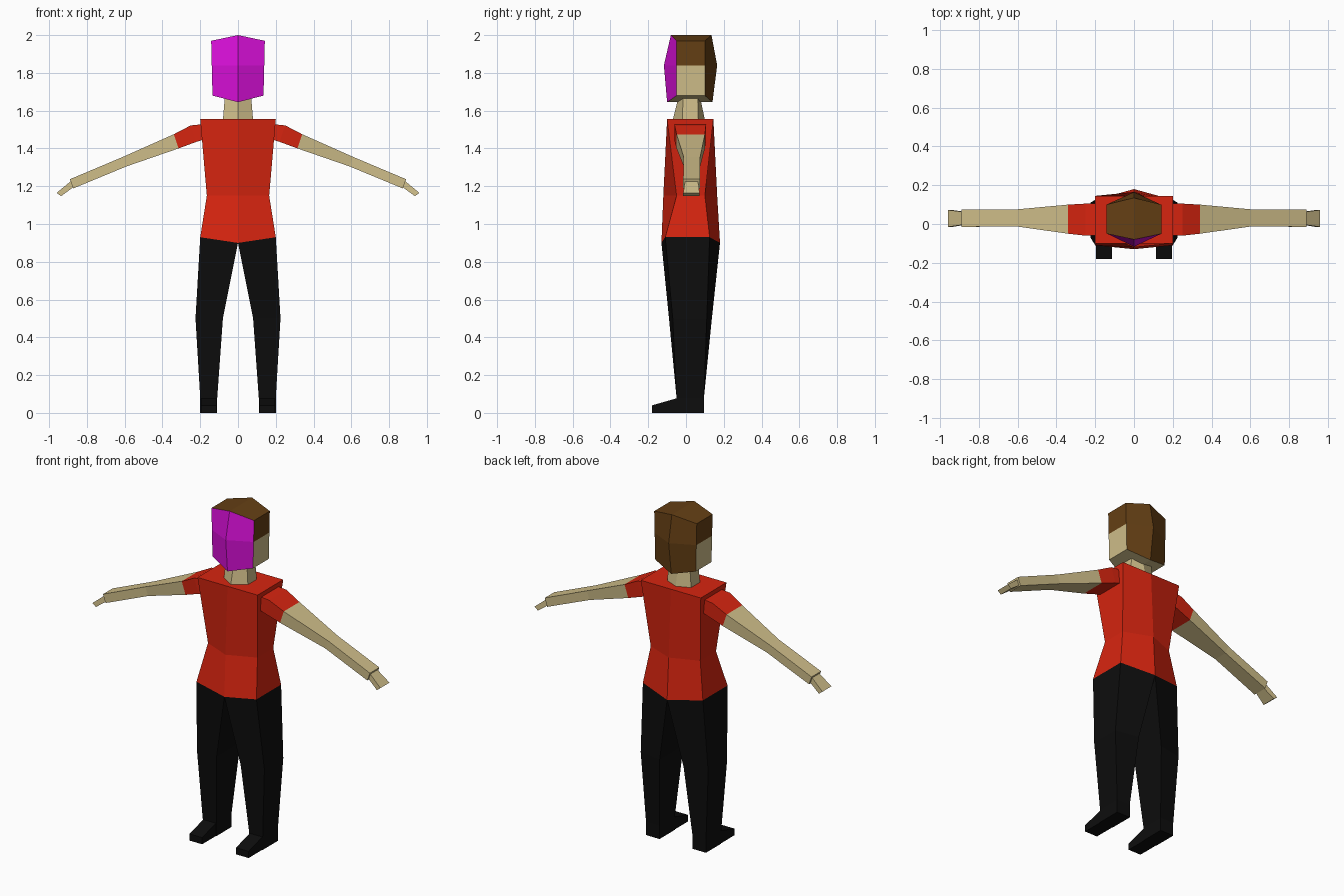
import bpy
import bmesh

if "Cube" in bpy.data.objects:
    bpy.data.objects.remove(bpy.data.objects["Cube"])


def material(name, colour):
    mat = bpy.data.materials.new(name)
    mat.use_nodes = True
    mat.diffuse_color = (*colour, 1)
    bsdf = mat.node_tree.nodes["Principled BSDF"]
    bsdf.inputs["Base Color"].default_value = (*colour, 1)
    bsdf.inputs["Roughness"].default_value = 0.9
    return mat


RED = material("red shirt", (0.68, 0.018, 0.005))
BLACK = material("black trousers", (0.004, 0.004, 0.004))
SKIN = material("tan skin", (0.62, 0.51, 0.25))
BROWN = material("brown hair", (0.13, 0.05, 0.007))
MAGENTA = material("magenta face", (0.7, 0.005, 0.7))


def loft(name, rings, mats, rule=None, cap_mats=(0, 0)):
    """Skin equal rings of points; rule(band, side) picks the material."""
    bm = bmesh.new()
    loops = [[bm.verts.new(p) for p in ring] for ring in rings]
    n = len(loops[0])
    for band, (a, b) in enumerate(zip(loops, loops[1:])):
        for i in range(n):
            j = (i + 1) % n
            face = bm.faces.new((a[i], a[j], b[j], b[i]))
            face.material_index = rule(band, i) if rule else 0
    # Six-sided caps fold along the centre line
    for loop, index in zip((loops[0], loops[-1]), cap_mats):
        halves = [loop] if n == 4 else [loop[:4], [loop[3], loop[4], loop[5], loop[0]]]
        for verts in halves:
            bm.faces.new(verts).material_index = index
    bmesh.ops.recalc_face_normals(bm, faces=bm.faces)
    mesh = bpy.data.meshes.new(name)
    bm.to_mesh(mesh)
    bm.free()
    for mat in mats:
        mesh.materials.append(mat)
    obj = bpy.data.objects.new(name, mesh)
    bpy.context.collection.objects.link(obj)
    return obj


def hexagon(x, z_side, front, back, z_mid, mid_front, mid_back):
    """Symmetric ring: centre front, side corners, centre back, mirrored corners."""
    return [(0, mid_front, z_mid), (x, front, z_side), (x, back, z_side),
            (0, mid_back, z_mid), (-x, back, z_side), (-x, front, z_side)]


# Torso
loft("torso", [
    hexagon(0.20, 0.93, -0.11, 0.125, 0.90, -0.13, 0.18),
    hexagon(0.165, 1.15, -0.05, 0.10, 1.15, -0.12, 0.165),
    hexagon(0.20, 1.555, -0.10, 0.145, 1.555, -0.10, 0.145),
], [RED])

# Neck
loft("neck", [
    hexagon(0.08, 1.55, -0.02, 0.065, 1.55, -0.07, 0.10),
    hexagon(0.07, 1.67, -0.015, 0.063, 1.67, -0.04, 0.075),
], [SKIN])


# Head: face in front, hair behind and over the temples
def head_rule(band, side):
    if side in (0, 5):
        return 2
    return 0 if side in (1, 4) and band == 0 else 1


loft("head", [
    hexagon(0.135, 1.68, -0.05, 0.10, 1.645, -0.10, 0.14),
    hexagon(0.139, 1.84, -0.05, 0.10, 1.84, -0.117, 0.165),
    hexagon(0.142, 1.97, -0.05, 0.10, 2.0, -0.08, 0.135),
], [SKIN, BROWN, MAGENTA], head_rule, (0, 1))


def arm_ring(s, top, bottom, front, back):
    """Four corners from a top and a bottom (x, z) pair."""
    (xt, zt), (xb, zb) = top, bottom
    return [(s * xt, front, zt), (s * xt, back, zt),
            (s * xb, back, zb), (s * xb, front, zb)]


for label, s in (("left", 1), ("right", -1)):
    # Sleeve
    cuff = arm_ring(s, (0.34, 1.475), (0.315, 1.40), -0.05, 0.10)
    loft(label + "_sleeve", [
        arm_ring(s, (0.17, 1.53), (0.17, 1.45), -0.06, 0.105),
        arm_ring(s, (0.25, 1.522), (0.22, 1.435), -0.06, 0.105),
        cuff,
    ], [RED])

    # Bare arm
    loft(label + "_arm", [
        cuff,
        arm_ring(s, (0.61, 1.355), (0.59, 1.305), -0.012, 0.075),
        arm_ring(s, (0.89, 1.237), (0.873, 1.188), -0.015, 0.075),
    ], [SKIN])

    # Hand
    loft(label + "_hand", [
        arm_ring(s, (0.875, 1.235), (0.865, 1.20), -0.003, 0.062),
        arm_ring(s, (0.96, 1.165), (0.937, 1.147), -0.015, 0.072),
    ], [SKIN])

    # Trouser leg: inner front, outer front, outer back, inner back
    loft(label + "_leg", [
        [(0, -0.13, 0.90), (s * 0.20, -0.11, 0.93),
         (s * 0.20, 0.125, 0.93), (0, 0.18, 0.90)],
        [(s * 0.08, -0.09, 0.50), (s * 0.225, -0.07, 0.50),
         (s * 0.225, 0.11, 0.50), (s * 0.08, 0.137, 0.50)],
        [(s * 0.11, -0.05, 0.08), (s * 0.20, -0.05, 0.08),
         (s * 0.20, 0.095, 0.08), (s * 0.11, 0.095, 0.08)],
        [(s * 0.11, -0.05, 0), (s * 0.20, -0.05, 0),
         (s * 0.20, 0.095, 0), (s * 0.11, 0.095, 0)],
    ], [BLACK])

    # Shoe toe wedge
    loft(label + "_shoe", [
        [(s * x, y, z) for x, z in ((0.113, 0), (0.197, 0), (0.197, h), (0.113, h))]
        for y, h in ((-0.04, 0.08), (-0.18, 0.04))
    ], [BLACK])
